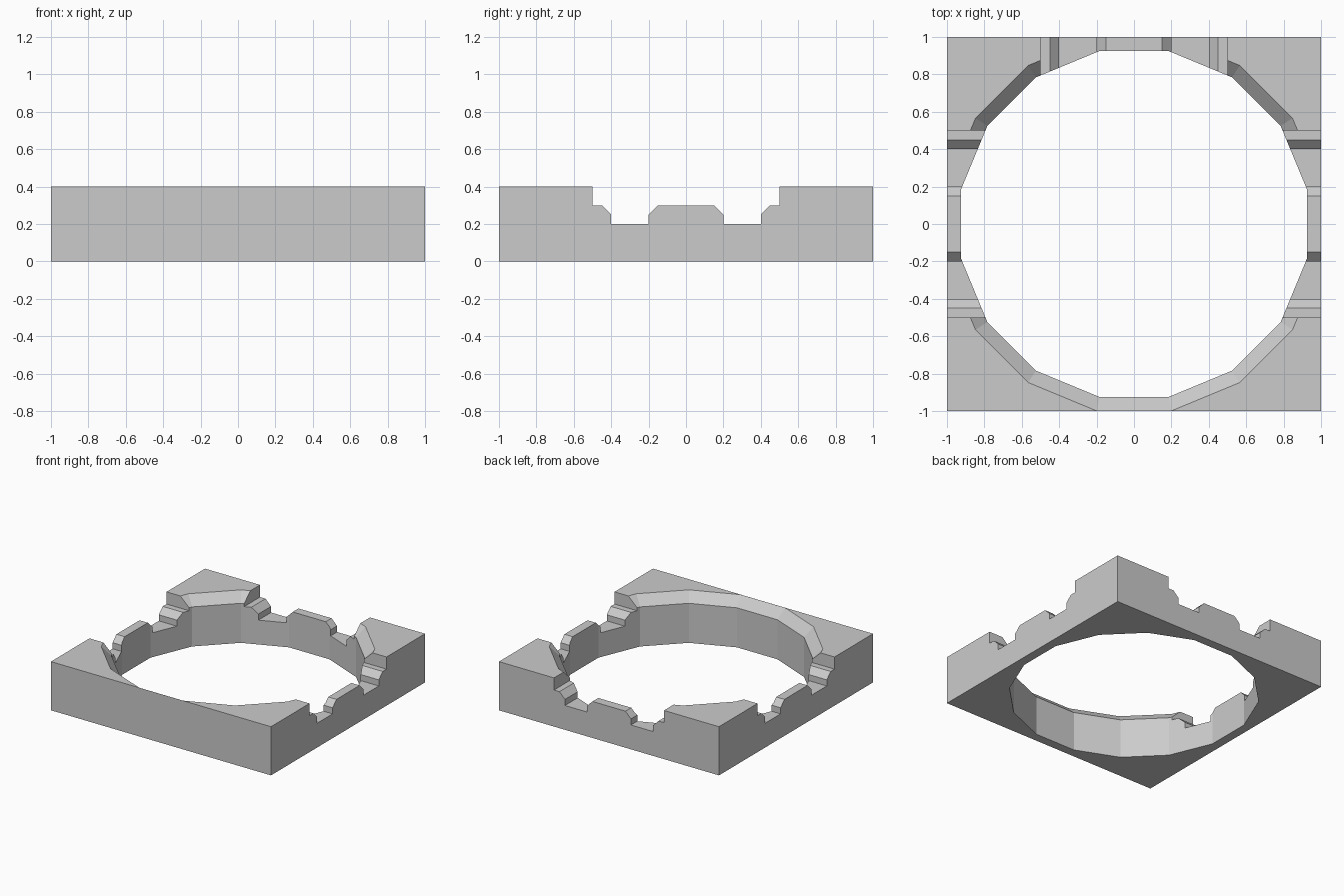
import bpy, bmesh
from math import cos, sin, pi

if "Cube" in bpy.data.objects:
    bpy.data.objects.remove(bpy.data.objects["Cube"])


def make_object(name, rings):
    """Solid skinned through a list of equal-length vertex loops, capped at both ends."""
    bm = bmesh.new()
    loops = [[bm.verts.new(p) for p in ring] for ring in rings]
    n = len(loops[0])
    for a, b in zip(loops, loops[1:]):
        for i in range(n):
            j = (i + 1) % n
            bm.faces.new((a[i], a[j], b[j], b[i]))
    bm.faces.new(loops[0][::-1])
    bm.faces.new(loops[-1])
    bmesh.ops.recalc_face_normals(bm, faces=bm.faces)
    mesh = bpy.data.meshes.new(name)
    bm.to_mesh(mesh)
    bm.free()
    ob = bpy.data.objects.new(name, mesh)
    bpy.context.collection.objects.link(ob)
    return ob


def polygon(apothem, z, sides=16):
    r = apothem / cos(pi / sides)
    return [(r * cos((i + .5) * 2 * pi / sides), r * sin((i + .5) * 2 * pi / sides), z)
            for i in range(sides)]


def square(z):
    return [(-1, -1, z), (1, -1, z), (1, 1, z), (-1, 1, z)]


# Square block
block = make_object("junction_block", [square(0), square(0.4)])

# Sixteen-sided opening with a chamfered upper rim
hole = make_object("opening_cutter", [polygon(0.925, -0.1), polygon(0.925, 0.325),
                                      polygon(0.9995, 0.4), polygon(0.9995, 0.6)])

# Stepped passage profile, mirrored about its centre
half = [(-.5, .6), (-.5, .3), (-.45, .3), (-.4, .25), (-.4, .2),
        (-.2, .2), (-.2, .25), (-.15, .3)]
profile = half + [(-u, z) for u, z in reversed(half)]

# Passage running left to right, and another leaving through the back
side_cut = make_object("side_passage_cutter", [[(x, u, z) for u, z in profile] for x in (-1.2, 1.2)])
back_cut = make_object("back_passage_cutter", [[(u, y, z) for u, z in profile] for y in (0, 1.2)])

# Cut the block
bpy.context.view_layer.objects.active = block
for cutter in (hole, side_cut, back_cut):
    mod = block.modifiers.new(cutter.name, 'BOOLEAN')
    mod.operation = 'DIFFERENCE'
    mod.solver = 'EXACT'
    mod.object = cutter
    bpy.ops.object.modifier_apply(modifier=mod.name)
    bpy.data.objects.remove(cutter)
